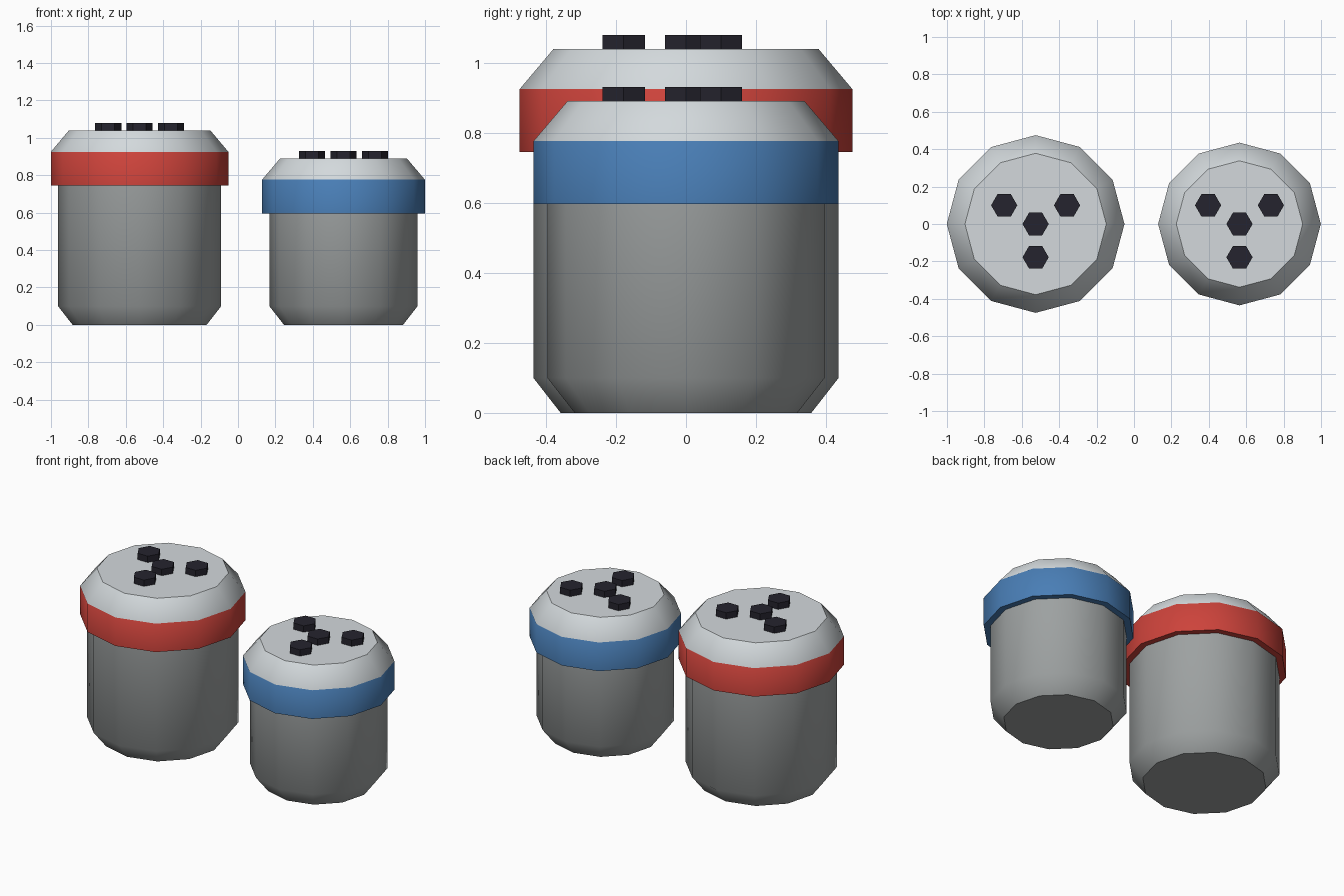
import bpy
import bmesh
from math import radians, cos, sin, pi

cube = bpy.data.objects.get("Cube")
if cube:
    bpy.data.objects.remove(cube, do_unlink=True)


def material(name, *srgb):
    """Flat material from 0-255 display values."""
    linear = [((c / 255 + 0.055) / 1.055) ** 2.4 for c in srgb]
    mat = bpy.data.materials.new(name)
    mat.use_nodes = True
    mat.diffuse_color = (*linear, 1)
    bsdf = mat.node_tree.nodes["Principled BSDF"]
    bsdf.inputs["Base Color"].default_value = (*linear, 1)
    bsdf.inputs["Roughness"].default_value = 0.8
    return mat


GLASS = material("body grey", 157, 161, 161)
LID = material("lid light grey", 211, 217, 220)
HOLE = material("hole black", 37, 36, 46)
RED = material("band red", 205, 67, 59)
BLUE = material("band blue", 73, 126, 182)


def lathe(name, profile, sides, location, materials):
    """Closed solid of revolution from (radius, height) points, bottom to top."""
    bm = bmesh.new()
    rings = []
    for radius, z in profile:
        rings.append([bm.verts.new((radius * cos(2 * pi * i / sides),
                                    radius * sin(2 * pi * i / sides), z))
                      for i in range(sides)])
    bm.faces.new(rings[0][::-1])
    for low, high in zip(rings, rings[1:]):
        for i in range(sides):
            j = (i + 1) % sides
            bm.faces.new((low[i], low[j], high[j], high[i]))
    bm.faces.new(rings[-1])
    mesh = bpy.data.meshes.new(name)
    bm.to_mesh(mesh)
    bm.free()
    for mat in materials:
        mesh.materials.append(mat)
    obj = bpy.data.objects.new(name, mesh)
    obj.location = location
    bpy.context.collection.objects.link(obj)
    # Soft sides, crisp rims
    bpy.ops.object.select_all(action="DESELECT")
    obj.select_set(True)
    bpy.context.view_layer.objects.active = obj
    bpy.ops.object.shade_smooth_by_angle(angle=radians(45))
    return obj


def shaker(side, x, radius, rim, band, top):
    """One shaker: rim, band and top are the heights of the lid's steps."""
    # Body with chamfered foot
    lathe(side + "_body",
          [(radius - 0.078, 0), (radius, 0.1), (radius, rim + 0.02)],
          12, (x, 0, 0), [GLASS])
    # Lid: coloured band below, pale bevel and top above
    lid = lathe(side + "_lid",
                [(radius + 0.039, rim), (radius + 0.039, band),
                 (radius - 0.058, top)],
                12, (x, 0, 0), [LID, RED if side == "right" else BLUE])
    for face in lid.data.polygons:
        face.material_index = int(face.center.z < band)
    # Raised hexagonal holes
    spots = {"left": (0.168, 0.1), "right": (-0.168, 0.1),
             "middle": (0, 0), "front": (0, -0.178)}
    for spot, (dx, y) in spots.items():
        lathe(f"{side}_hole_{spot}", [(0.07, -0.01), (0.07, 0.04)],
              6, (x + dx, y, top), [HOLE])


shaker("right", -0.526, 0.436, 0.745, 0.925, 1.04)
shaker("left", 0.564, 0.396, 0.596, 0.777, 0.891)
